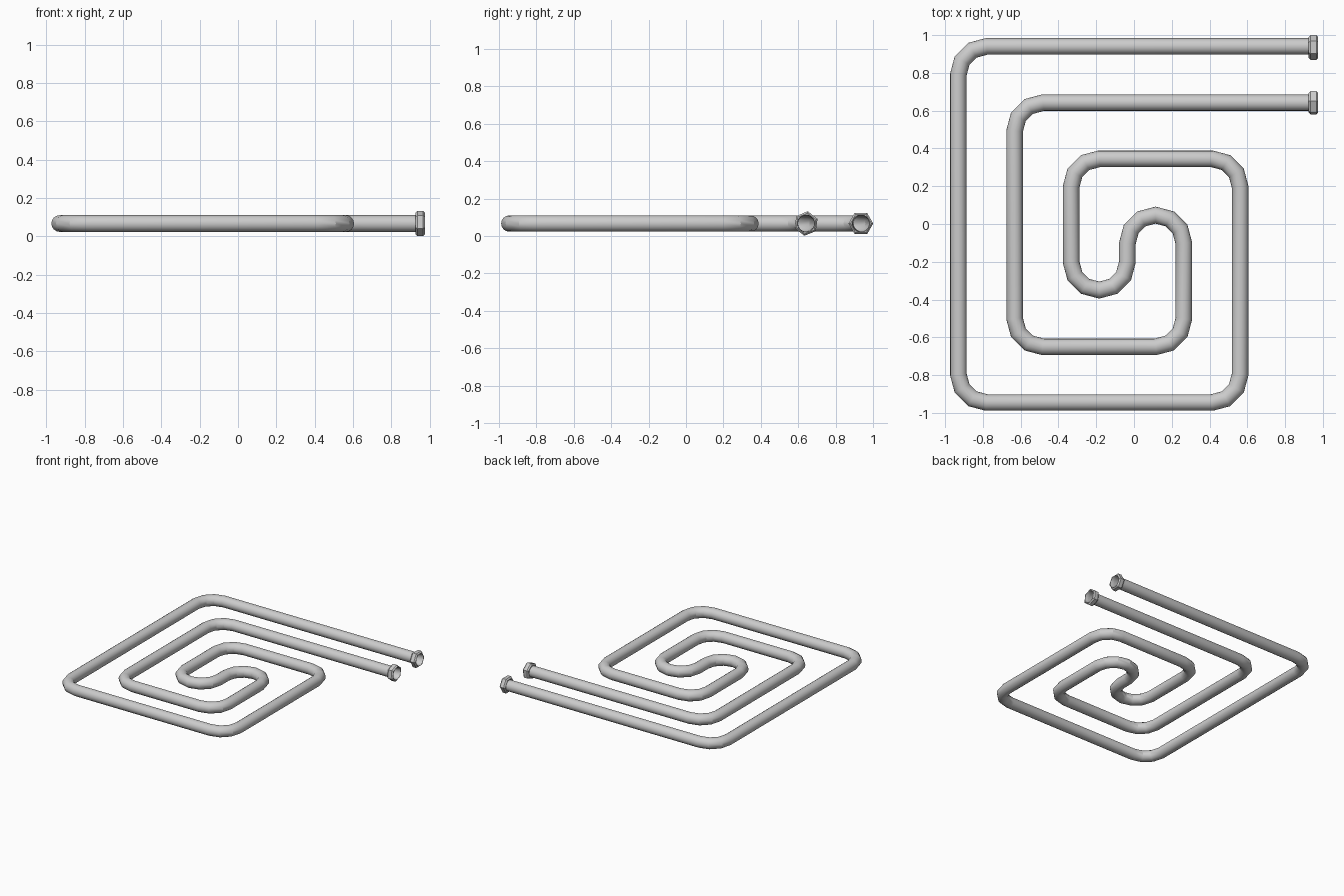
import bpy, bmesh, math
from mathutils import Vector

if "Cube" in bpy.data.objects:
    bpy.data.objects.remove(bpy.data.objects["Cube"])

Z = 0.067        # height of the pipe axis
PIPE_R = 0.0435
BEND = 0.149     # bend radius
SIDES = 16


def finish(bm, name, angle):
    bmesh.ops.recalc_face_normals(bm, faces=bm.faces)
    me = bpy.data.meshes.new(name)
    bm.to_mesh(me)
    bm.free()
    ob = bpy.data.objects.new(name, me)
    bpy.context.collection.objects.link(ob)
    bpy.ops.object.select_all(action='DESELECT')
    ob.select_set(True)
    bpy.context.view_layer.objects.active = ob
    bpy.ops.object.shade_smooth_by_angle(angle=math.radians(angle))
    return ob


def skin(bm, rings, closed=False):
    loops = [[bm.verts.new(p) for p in r] for r in rings]
    pairs = list(zip(loops, loops[1:])) + ([(loops[-1], loops[0])] if closed else [])
    for a, b in pairs:
        n = len(a)
        for i in range(n):
            bm.faces.new((a[i], a[(i + 1) % n], b[(i + 1) % n], b[i]))


def fillet(corners, radius, steps=3):
    # Round every right-angled corner with a few straight segments
    path = [corners[0]]
    for p, c, q in zip(corners, corners[1:], corners[2:]):
        u, v = (p - c).normalized(), (q - c).normalized()
        mid = c + (u + v) * radius
        for k in range(steps + 1):
            a = math.pi / 2 * k / steps
            pt = mid - v * radius * math.cos(a) - u * radius * math.sin(a)
            if (pt - path[-1]).length > 0.004:
                path.append(pt)
    return path + [corners[-1]]


# Heating pipe: double spiral with open ends
corners = [Vector(c) for c in (
    (0.95, 0.94), (-0.93, 0.94), (-0.93, -0.945), (0.562, -0.945),
    (0.562, 0.345), (-0.333, 0.345), (-0.333, -0.35), (-0.035, -0.35),
    (-0.035, 0.047), (0.264, 0.047), (0.264, -0.65), (-0.632, -0.65),
    (-0.632, 0.642), (0.95, 0.642))]
path = fillet(corners, BEND)
rings = []
for i, p in enumerate(path):
    d0 = (p - path[max(i - 1, 0)]).normalized()
    d1 = (path[min(i + 1, len(path) - 1)] - p).normalized()
    t = (d0 + d1).normalized()
    miter = 1 / max(t.dot(d0), t.dot(d1))
    side = Vector((-t.y, t.x)) * PIPE_R * miter
    ring = []
    for k in range(SIDES):
        a = 2 * math.pi * k / SIDES
        q = p + side * math.cos(a)
        ring.append((q.x, q.y, Z + PIPE_R * math.sin(a)))
    rings.append(ring)
bm = bmesh.new()
skin(bm, rings)
finish(bm, "spiral_pipe", 29)


# Chamfered hexagonal nuts on both pipe ends
def nut(name, y, turn):
    def ring(x, r, hexagon):
        pts = []
        for k in range(24):
            a = 2 * math.pi * k / 24
            off = a % (math.pi / 3) - math.pi / 6
            rr = r * math.cos(math.pi / 6) / math.cos(off) if hexagon else r
            pts.append((x, y + rr * math.cos(a + turn), Z + rr * math.sin(a + turn)))
        return pts
    bm = bmesh.new()
    skin(bm, [ring(0.925, 0.056, True), ring(0.935, 0.066, True),
              ring(0.965, 0.066, True), ring(0.975, 0.056, True),
              ring(0.975, 0.047, False), ring(0.965, PIPE_R, False),
              ring(0.925, PIPE_R, False)], closed=True)
    finish(bm, name, 25)


nut("outer_nut", 0.935, 0.0)
nut("inner_nut", 0.642, math.radians(22))
